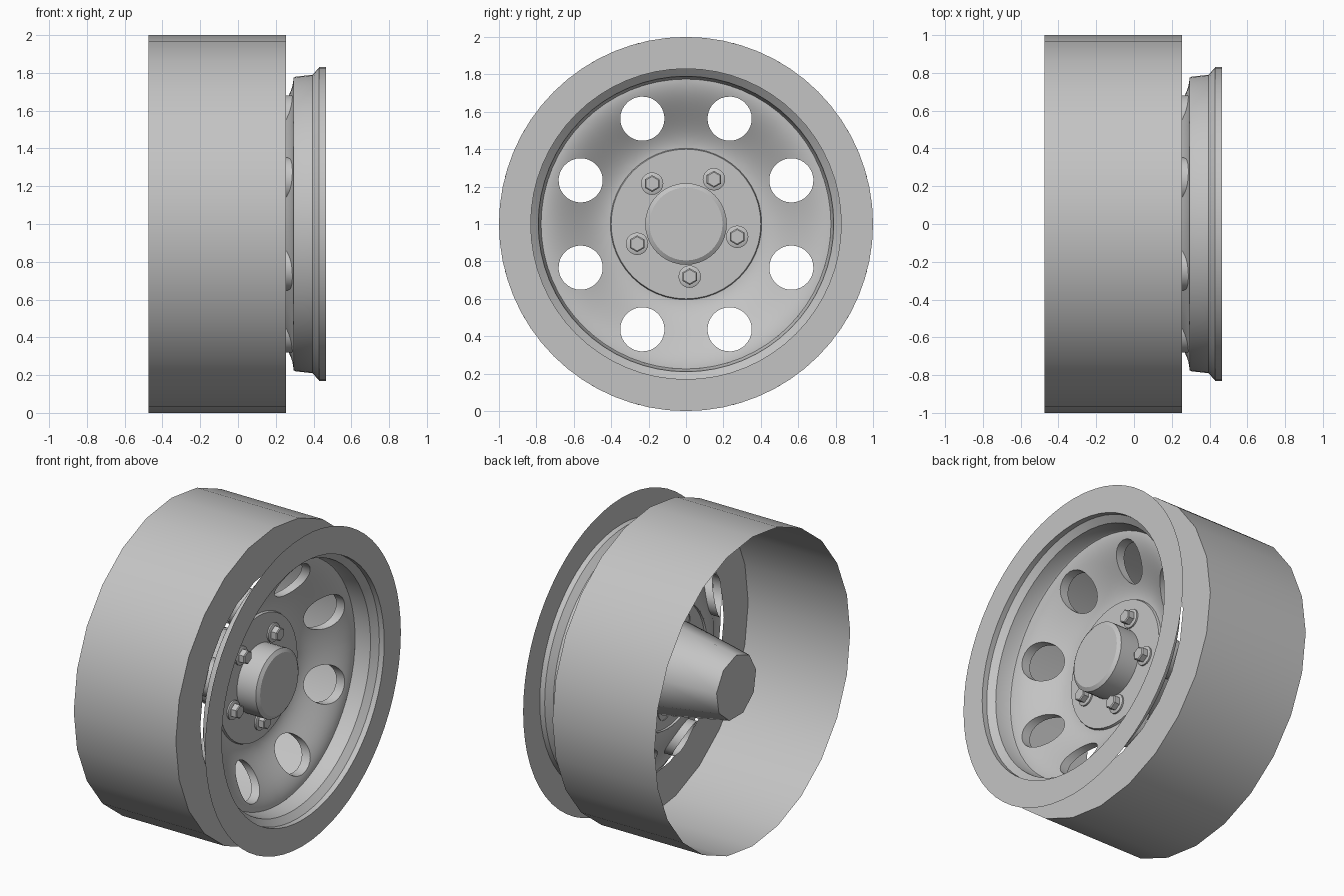
import bpy, bmesh, math
from mathutils import Matrix, Vector

cube = bpy.data.objects.get("Cube")
if cube:
    bpy.data.objects.remove(cube)

GREY = (0.55, 0.55, 0.55, 1)
metal = bpy.data.materials.new("plain grey")
metal.use_nodes = True
metal.diffuse_color = GREY
metal.node_tree.nodes["Principled BSDF"].inputs["Base Color"].default_value = GREY
AXLE = Vector((0, 0, 1))


def finish(name, bm, angle=30):
    bmesh.ops.remove_doubles(bm, verts=bm.verts, dist=0.0005)
    mesh = bpy.data.meshes.new(name)
    bm.to_mesh(mesh)
    bm.free()
    mesh.materials.append(metal)
    obj = bpy.data.objects.new(name, mesh)
    bpy.context.collection.objects.link(obj)
    bpy.ops.object.select_all(action="DESELECT")
    obj.select_set(True)
    bpy.context.view_layer.objects.active = obj
    bpy.ops.object.shade_smooth_by_angle(angle=math.radians(angle))
    return obj


def polar(x, r, a, centre=AXLE):
    return centre + Vector((x, r * math.cos(a), r * math.sin(a)))


def lathe(name, profile, sides, centre=AXLE, angle=30):
    """Spin (x, radius) points around the axle direction."""
    bm = bmesh.new()
    verts = [bm.verts.new(polar(x, r, math.pi / 2, centre)) for x, r in profile]
    edges = [bm.edges.new(pair) for pair in zip(verts, verts[1:])]
    bmesh.ops.spin(bm, geom=verts + edges, cent=centre, axis=(1, 0, 0),
                   angle=math.tau, steps=sides, use_duplicate=False)
    return finish(name, bm, angle)


# Wide outer drum with an inward front flange, open at the back
lathe("outer_drum", [(-0.475, 1), (0.255, 1), (0.255, 0.75)], 24)

# Rim barrel and its flat front flange
lathe("front_flange", [(0.465, 1), (0.465, 0.83)], 64)
lathe("rim_barrel", [(0.465, 0.83), (0.43, 0.83), (0.395, 0.79),
                     (0.305, 0.78), (0.295, 0.775)], 64)

# Bowl-shaped dish, built sector by sector around eight holes
HOLES, STEPS, RINGS = 8, 12, 8
INNER, OUTER = 0.4, 0.775


def dish_x(r):
    t = min(max((r - INNER) / (OUTER - INNER), 0), 1)
    return 0.13 + 0.165 * t * t * (3 - 2 * t)


def sector_border():
    """(radius, angle) points running around one sector."""
    half = math.pi / HOLES
    corners = [(INNER, -half), (OUTER, -half), (OUTER, half), (INNER, half)]
    for (r0, a0), (r1, a1) in zip(corners, corners[1:] + corners[:1]):
        for i in range(STEPS):
            t = i / STEPS
            yield r0 + (r1 - r0) * t, a0 + (a1 - a0) * t


bm = bmesh.new()
for h in range(HOLES):
    turn = (h + 0.5) * math.tau / HOLES
    columns = []
    for r, a in sector_border():
        edge = Vector((r * math.cos(a), r * math.sin(a)))
        hole = Vector((0.61, 0))
        rim = hole + (edge - hole).normalized() * 0.118
        column = []
        for k in range(RINGS + 1):
            p = edge.lerp(rim, k / RINGS)
            radius = p.length
            bearing = math.atan2(p.y, p.x) + turn
            # keep the border exactly on its circles
            if k == 0:
                radius, bearing = r, a + turn
            column.append(bm.verts.new(polar(dish_x(radius), radius, bearing)))
        # short tube wall behind the hole
        column.append(bm.verts.new(column[-1].co - Vector((0.06, 0, 0))))
        columns.append(column)
    for c0, c1 in zip(columns, columns[1:] + columns[:1]):
        for k in range(RINGS + 1):
            bm.faces.new((c0[k], c1[k], c1[k + 1], c0[k + 1]))
finish("dish", bm, 35)

# Hub: mounting plate, centre cap and faceted rear housing
lathe("hub_plate", [(0.13, 0.405), (0.145, 0.4), (0.145, 0)], 48)
lathe("centre_cap", [(0.14, 0.218), (0.28, 0.218), (0.295, 0.195), (0.295, 0)], 40)
lathe("rear_housing", [(-0.36, 0), (-0.36, 0.205), (0.0, 0.27), (0.12, 0.29)],
      9, angle=45)

# Five hex nuts on washers
for n in range(5):
    spot = polar(0, 0.282, math.radians(58 + 72 * n))
    lathe("nut_washer", [(0.14, 0.06), (0.155, 0.06), (0.16, 0.05), (0.16, 0)], 20, spot)
    lathe("hex_nut", [(0.155, 0.045), (0.195, 0.045), (0.2, 0.038), (0.2, 0)], 6, spot)
